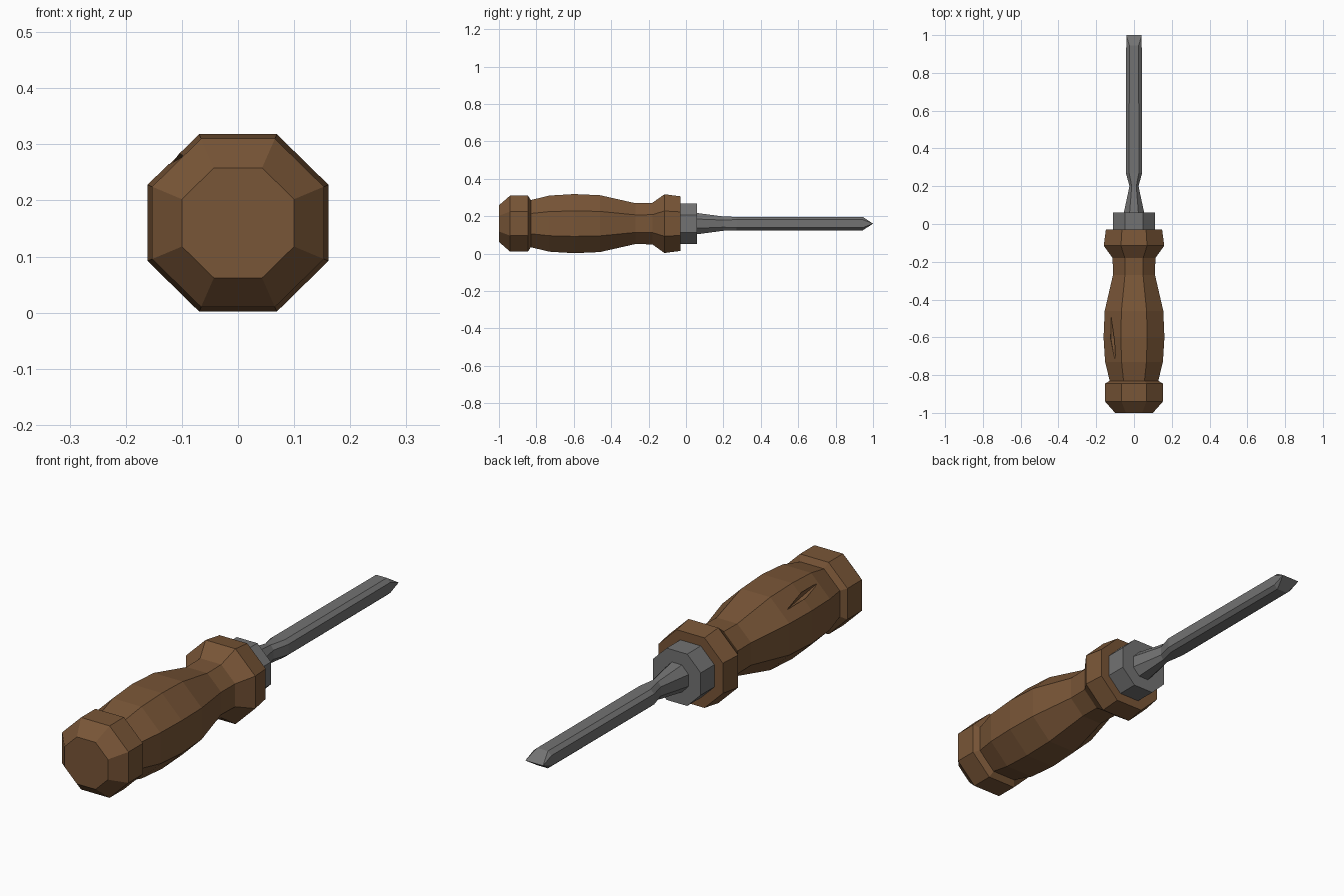
import bpy, bmesh
from mathutils import Vector

default = bpy.data.objects.get("Cube")
if default:
    bpy.data.objects.remove(default)

AXIS_Z = 0.16
OCT = 0.43  # flat-to-corner ratio of a near regular octagon


def material(name, color):
    mat = bpy.data.materials.new(name)
    mat.use_nodes = True
    mat.diffuse_color = color
    mat.node_tree.nodes["Principled BSDF"].inputs["Base Color"].default_value = color
    return mat


def finish(name, bm, mat):
    bmesh.ops.remove_doubles(bm, verts=bm.verts, dist=0.0005)
    bmesh.ops.recalc_face_normals(bm, faces=bm.faces)
    mesh = bpy.data.meshes.new(name)
    bm.to_mesh(mesh)
    bm.free()
    mesh.materials.append(mat)
    obj = bpy.data.objects.new(name, mesh)
    bpy.context.collection.objects.link(obj)
    return obj


def eight_sided(name, rings, mat):
    """Skin eight-sided rings (y, half width, half height, corner ratio) along y."""
    bm = bmesh.new()
    loops = []
    for y, w, h, c in rings:
        quarter = [(w, h * c), (w * c, h)]
        pts = quarter + [(-x, z) for x, z in reversed(quarter)]
        pts += [(-x, -z) for x, z in pts]
        loops.append([bm.verts.new((x, y, AXIS_Z + z)) for x, z in pts])
    for a, b in zip(loops, loops[1:]):
        for i in range(8):
            j = (i + 1) % 8
            bm.faces.new((a[i], a[j], b[j], b[i]))
    bm.faces.new(loops[0])
    bm.faces.new(loops[-1])
    return finish(name, bm, mat)


wood = material("brown wood", (0.19, 0.092, 0.038, 1))
steel = material("grey steel", (0.17, 0.17, 0.17, 1))

# Turned handle: pommel, groove, belly, neck and collar
profile = [(-1.0, 0.098), (-0.94, 0.15), (-0.845, 0.15), (-0.83, 0.126),
           (-0.73, 0.15), (-0.6, 0.158), (-0.46, 0.152), (-0.27, 0.109),
           (-0.18, 0.111), (-0.115, 0.157), (-0.03, 0.146)]
handle = eight_sided("handle", [(y, r * 1.02, r, OCT) for y, r in profile], wood)

# Spindle-shaped cutter for the nick in the upper side of the handle
bm = bmesh.new()
out = Vector((-0.707, 0, 0.707))
side = Vector((0.707, 0, 0.707))
center = Vector((0, -0.61, AXIS_Z)) + out * 0.154
ends = [bm.verts.new(center + Vector((0, s * 0.12, 0)) - side * s * 0.014 + out * 0.002)
        for s in (-1, 1)]
belt = [bm.verts.new(center + d) for d in
        (side * 0.018, out * 0.03, side * -0.018, out * -0.025)]
for end in ends:
    for i in range(4):
        bm.faces.new((end, belt[i], belt[(i + 1) % 4]))
cutter = finish("nick_cutter", bm, wood)
cutter.hide_render = True
cutter.hide_set(True)
nick = handle.modifiers.new("nick", 'BOOLEAN')
nick.operation = 'DIFFERENCE'
nick.solver = 'EXACT'
nick.object = cutter

# Metal ferrule
eight_sided("ferrule", [(-0.05, 0.11, 0.108, OCT), (0.06, 0.11, 0.108, OCT)], steel)

# Shank pinched near the ferrule and ground to a flat chisel tip
eight_sided("shank", [(0.05, 0.056, 0.058, OCT), (0.2, 0.024, 0.038, 0.5),
                      (0.27, 0.043, 0.036, 0.6), (0.945, 0.041, 0.036, 0.6),
                      (1.0, 0.041, 0.0, 1.0)], steel)
